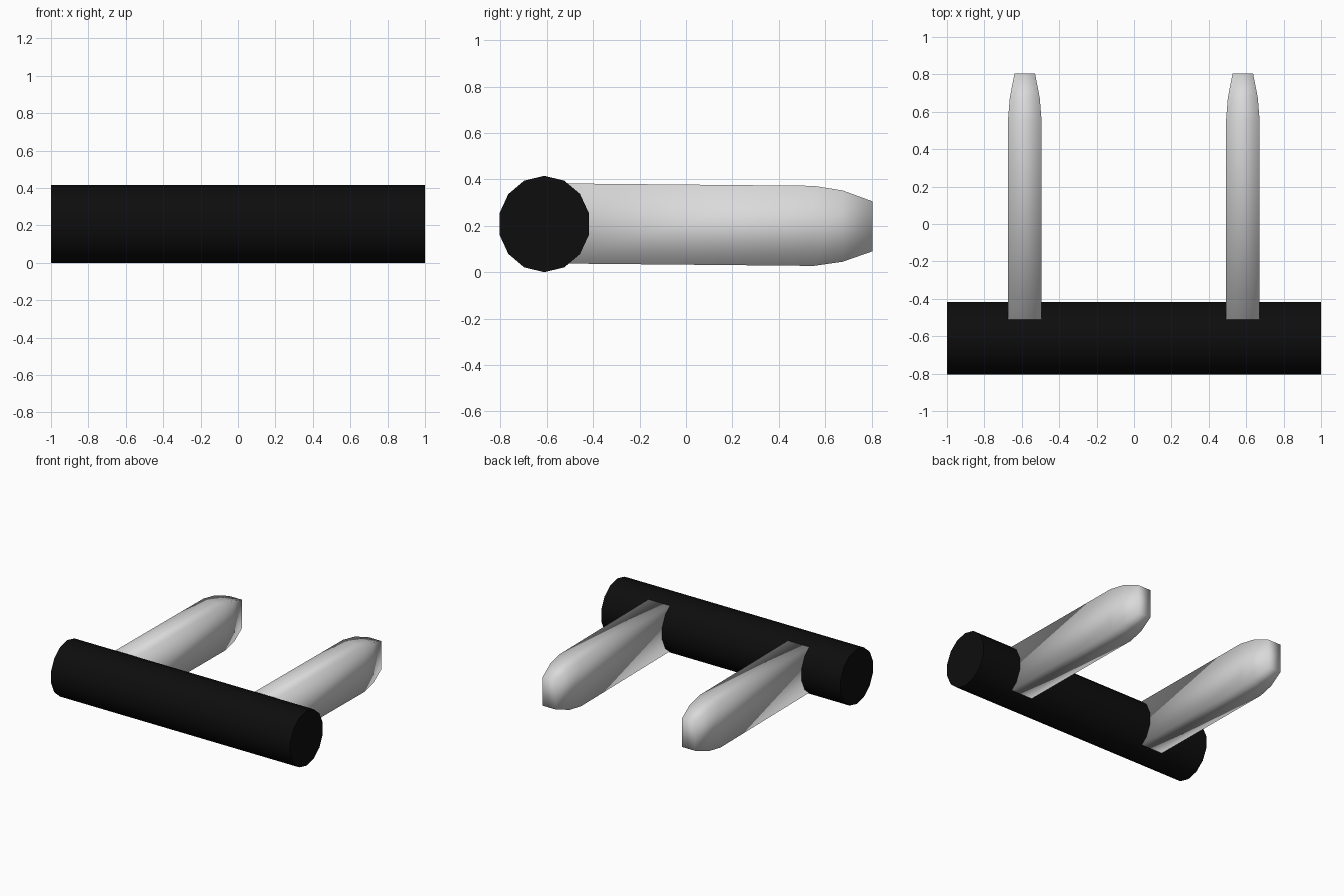
import bpy, bmesh, math

if "Cube" in bpy.data.objects:
    bpy.data.objects.remove(bpy.data.objects["Cube"])


def material(name, value):
    m = bpy.data.materials.new(name)
    m.diffuse_color = (value, value, value, 1)
    m.use_nodes = True
    m.node_tree.nodes["Principled BSDF"].inputs["Base Color"].default_value = m.diffuse_color
    return m


def loft(name, rings, mat):
    """Skin a closed, capped solid over a list of matching rings."""
    bm = bmesh.new()
    loops = [[bm.verts.new(p) for p in ring] for ring in rings]
    n = len(loops[0])
    for a, b in zip(loops, loops[1:]):
        for i in range(n):
            j = (i + 1) % n
            bm.faces.new((a[i], a[j], b[j], b[i]))
    bm.faces.new(loops[0])
    bm.faces.new(loops[-1])
    bmesh.ops.recalc_face_normals(bm, faces=bm.faces)
    for f in bm.faces:
        f.smooth = True
    mesh = bpy.data.meshes.new(name)
    bm.to_mesh(mesh)
    bm.free()
    mesh.materials.append(mat)
    ob = bpy.data.objects.new(name, mesh)
    bpy.context.collection.objects.link(ob)
    return ob


black = material("black", 0.004)
silver = material("light grey", 0.7)

# Crossbar: fourteen-sided cylinder along x
SIDES = 14
angles = [2 * math.pi * i / SIDES for i in range(SIDES)]
bar = loft("crossbar", [[(x, -0.611 + 0.198 * math.sin(a), 0.2075 + 0.2075 * math.cos(a))
                         for a in angles] for x in (-1, 1)], black)
bpy.context.view_layer.objects.active = bar
bar.select_set(True)
bpy.ops.object.shade_smooth_by_angle(angle=math.radians(40))

# Prongs: smooth-shaded rectangular bars with tapered tips (y, half width, bottom, top)
profile = [(-0.61, 0.09, 0.038, 0.383), (0.55, 0.09, 0.027, 0.372),
           (0.675, 0.08, 0.045, 0.352), (0.804, 0.055, 0.09, 0.305)]
for side, cx in (("left", -0.584), ("right", 0.582)):
    loft(side + "_prong", [[(cx - w, y, lo), (cx + w, y, lo), (cx + w, y, hi), (cx - w, y, hi)]
                           for y, w, lo, hi in profile], silver)
